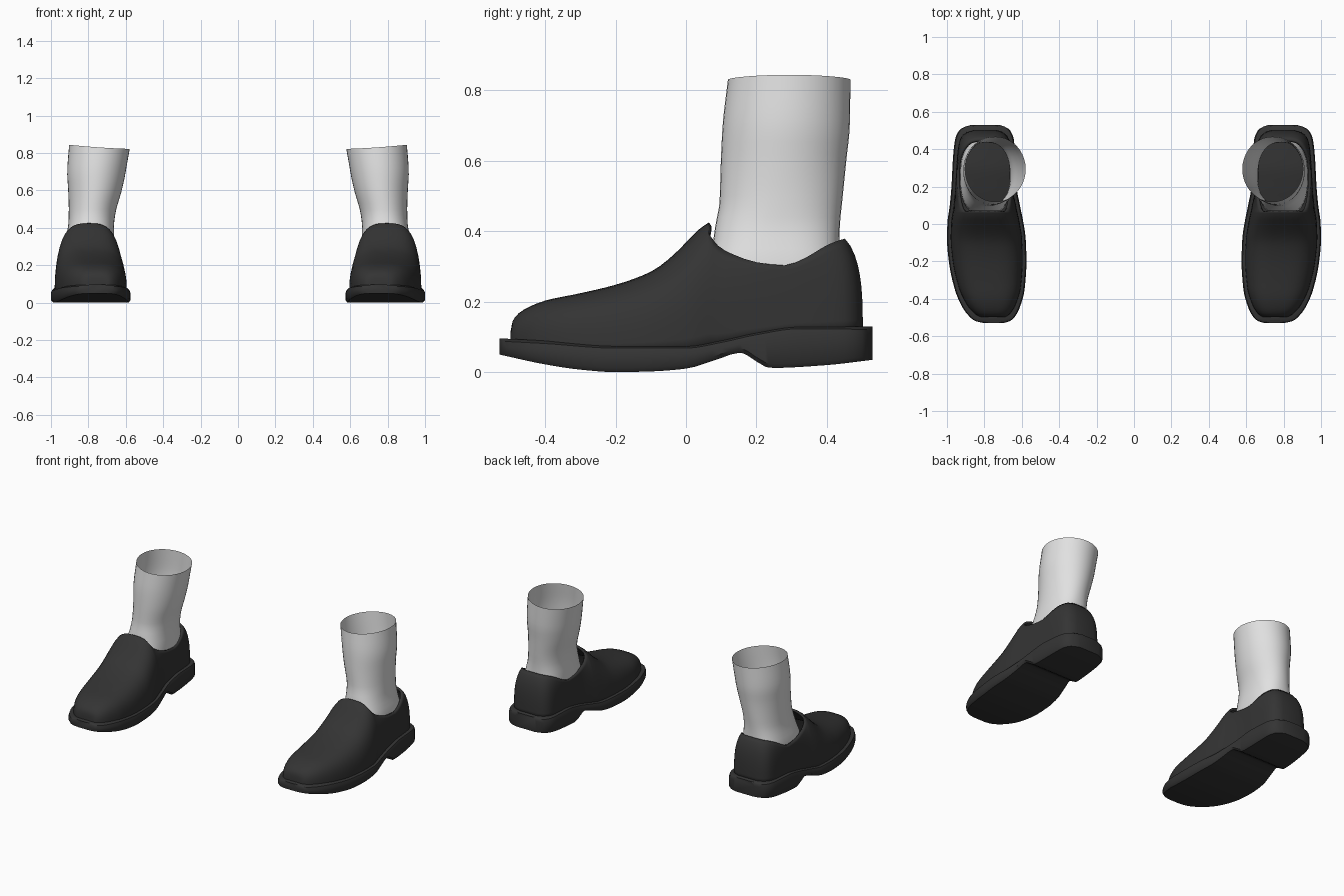
import bpy, bmesh, math

if "Cube" in bpy.data.objects:
    bpy.data.objects.remove(bpy.data.objects["Cube"])


def curve(table, col, y):
    """Monotone cubic through the (key, value...) rows."""
    n = len(table)
    if y <= table[0][0]:
        return table[0][col]
    if y >= table[-1][0]:
        return table[-1][col]
    d = [(table[i + 1][col] - table[i][col]) / (table[i + 1][0] - table[i][0]) for i in range(n - 1)]
    m = [d[0]] + [0 if a * b <= 0 else 2 * a * b / (a + b) for a, b in zip(d, d[1:])] + [d[-1]]
    i = max(k for k in range(n - 1) if table[k][0] <= y)
    h = table[i + 1][0] - table[i][0]
    t = (y - table[i][0]) / h
    return ((2*t**3 - 3*t*t + 1) * table[i][col] + (t**3 - 2*t*t + t) * h * m[i]
            + (3*t*t - 2*t**3) * table[i + 1][col] + (t**3 - t*t) * h * m[i + 1])


def material(name, v):
    m = bpy.data.materials.new(name)
    m.diffuse_color = (v, v, v, 1)
    m.use_nodes = True
    m.node_tree.nodes["Principled BSDF"].inputs["Base Color"].default_value = m.diffuse_color
    return m


black = material("black leather", 0.034)
grey = material("light grey sock", 0.75)


def loft(bm, rows, closed=False, caps=False):
    vs = [[bm.verts.new(p) for p in r] for r in rows]
    for a, b in zip(vs, vs[1:]):
        n = len(a)
        for j in range(n if closed else n - 1):
            k = (j + 1) % n
            bm.faces.new((a[j], a[k], b[k], b[j]))
    if caps:
        bm.faces.new(vs[0])
        bm.faces.new(vs[-1])


def finish(bm, name, mat, thick=0, angle=40):
    bmesh.ops.remove_doubles(bm, verts=bm.verts, dist=0.0005)
    bmesh.ops.recalc_face_normals(bm, faces=bm.faces)
    me = bpy.data.meshes.new(name)
    bm.to_mesh(me)
    bm.free()
    ob = bpy.data.objects.new(name, me)
    bpy.context.collection.objects.link(ob)
    me.materials.append(mat)
    bpy.ops.object.select_all(action='DESELECT')
    bpy.context.view_layer.objects.active = ob
    ob.select_set(True)
    bpy.ops.object.shade_smooth_by_angle(angle=math.radians(angle))
    if thick:
        s = ob.modifiers.new("thickness", 'SOLIDIFY')
        s.thickness = thick
        s.offset = -1
    ob.modifiers.new("pair", 'MIRROR')
    return ob


# Sole plan: y, inner x, outer x
PLAN = [(-.53, .70, .80), (-.52, .665, .845), (-.50, .64, .875), (-.45, .612, .915), (-.35, .585, .958),
        (-.2, .575, .99), (-.08, .579, 1.0), (0, .59, .998), (.1, .61, .985), (.2, .628, .976),
        (.35, .635, .968), (.45, .642, .957), (.49, .655, .943), (.515, .68, .915), (.53, .72, .87)]
# Sole side view: y, z
BOTTOM = [(-.53, .05), (-.4, .022), (-.3, .007), (-.2, 0), (-.1, .002), (0, .01), (.08, .033),
          (.155, .055), (.165, .052), (.235, .013), (.25, .012), (.4, .02), (.53, .035)]
TOP = [(-.53, .092), (-.4, .085), (-.2, .072), (0, .072), (.1, .088), (.2, .11), (.32, .127), (.53, .125)]

# Sole with a raised heel block and a softened top edge
bm = bmesh.new()
ys = sorted({-.53, -.525, -.52, -.51, .51, .52, .525, .53, .155, .165, .235}
            | {round(-.5 + i * .025, 3) for i in range(41)})
rows = []
for y in ys:
    xi, xo = curve(PLAN, 1, y), curve(PLAN, 2, y)
    b, t = curve(BOTTOM, 1, y), curve(TOP, 1, y)
    rows.append([(xi + .01, y, b), (xi, y, b + .012), (xi, y, t - .02), (xi + .006, y, t - .004),
                 (xi + .03, y, t + .004), (xo - .03, y, t + .004), (xo - .006, y, t - .004),
                 (xo, y, t - .02), (xo, y, b + .012), (xo - .01, y, b)])
loft(bm, rows, closed=True, caps=True)
finish(bm, "sole", black)

# Upper: arched sections over the forefoot, then two walls meeting round the heel
RIDGE = [(-.498, .115), (-.492, .145), (-.475, .167), (-.45, .183), (-.4, .203), (-.3, .224), (-.2, .248),
         (-.1, .285), (-.05, .32), (0, .368), (.04, .408), (.065, .425)]
P = 2 / 3          # superellipse power of the arch
K, CORNER = 9, math.radians(60)


def base(y):
    return (curve(PLAN, 1, y * 1.05) + .02, curve(PLAN, 2, y * 1.05) - .02, curve(TOP, 1, y) - .012)


def arch(y):
    xi, xo, z = base(y)
    c, w, h = (xi + xo) / 2, (xo - xi) / 2, curve(RIDGE, 1, y) - z
    wall = [CORNER * (i / K) ** 1.5 for i in range(K + 1)]
    angles = wall + [math.radians(60 + 7.5 * i) for i in range(1, 8)] + [math.pi - a for a in reversed(wall)]
    pts = []
    for a in angles:
        ca = math.cos(a)
        pts.append((c - w * math.copysign(abs(ca) ** P, ca), y, z + h * max(math.sin(a), 0) ** P))
    return pts


bm = bmesh.new()
ys = [-.498, -.495, -.492, -.485, -.475, -.46, -.445] + [-.425 + .025 * i for i in range(18)] + [.02, .035, .05, .06, .065]
loft(bm, [arch(y) for y in ys])
front = arch(.065)

# Collar: base y, rim y, rim z, rim half width
COLLAR = [(.065, .065, front[K][2], (front[-K - 1][0] - front[K][0]) / 2), (.09, .092, .358, .126),
          (.13, .13, .336, .137), (.20, .20, .312, .146), (.29, .28, .303, .147), (.36, .34, .325, .14),
          (.41, .385, .352, .124), (.45, .415, .367, .104), (.48, .438, .375, .08), (.497, .448, .378, .05),
          (.502, .451, .379, .025)]


def wall(y, side):
    xi, xo, zb = base(y)
    bx, c = (xi, xo)[side], .7975
    if y == .065:
        c = (xi + xo) / 2
    rx = c + (2 * side - 1) * curve(COLLAR, 3, y)
    ry, rz = curve(COLLAR, 1, y), curve(COLLAR, 2, y)
    pts = []
    for i in range(K + 1):
        a = CORNER * (i / K) ** 1.5
        f = (1 - math.cos(a) ** P) / (1 - math.cos(CORNER) ** P)
        g = (math.sin(a) / math.sin(CORNER)) ** P
        pts.append((bx + (rx - bx) * f, y + (ry - y) * f, zb + (rz - zb) * g))
    return pts


ys = [.065, .077, .09, .11, .13, .165, .2, .24, .29, .325, .36, .385, .41, .43, .45, .465, .48, .49, .497, .502]
loft(bm, [wall(y, 0) for y in ys] + [wall(y, 1) for y in reversed(ys)])
bm.faces.new([bm.verts.new(p) for p in arch(-.498)])
finish(bm, "shoe_upper", black, thick=.014, angle=50)

# Sock leg: z, centre x, half x, front y, back y, plan roundness power
LEG = [(.2, .795, .135, .05, .45, 2.8), (.3, .795, .134, .06, .442, 2.8), (.36, .79, .128, .075, .435, 2.6),
       (.42, .785, .122, .084, .437, 2.3), (.48, .78, .125, .095, .443, 2.1), (.6, .765, .143, .099, .455, 2),
       (.7, .757, .156, .104, .465, 2), (.83, .741, .162, .119, .467, 2)]
bm = bmesh.new()
rows = []
for i in range(22):
    z = .2 + .63 * i / 21
    cx, hx, y0, y1, n = (curve(LEG, k, z) for k in range(1, 6))
    ring = []
    for j in range(40):
        a = math.tau * j / 40
        c, s = math.cos(a), math.sin(a)
        u = math.copysign(abs(c) ** (2 / n), c)
        v = math.copysign(abs(s) ** (2 / n), s)
        tilt = (.011 * u + .003 * (1 - v * v)) * (i / 21) ** 4
        ring.append((cx + hx * u, (y0 + y1) / 2 + (y1 - y0) / 2 * v, z + tilt))
    rows.append(ring)
loft(bm, rows, closed=True)
finish(bm, "sock", grey, angle=60)
